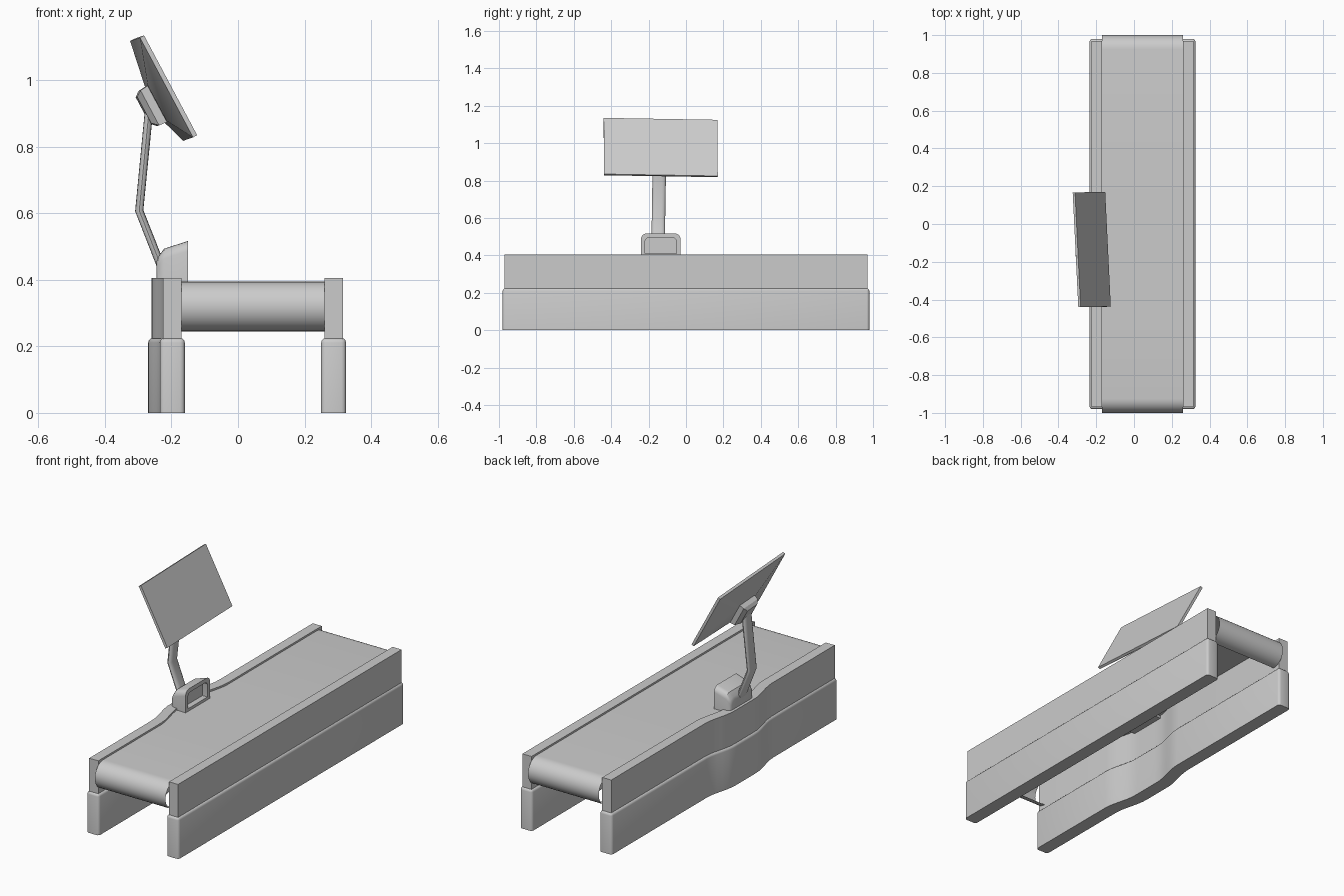
import bpy, bmesh
from math import radians, pi, sin, cos
from mathutils import Matrix, Vector

if "Cube" in bpy.data.objects:
    bpy.data.objects.remove(bpy.data.objects["Cube"])

MID = -0.135          # y centre of the control station


def finish(name, bm, angle=35, mat=None):
    bmesh.ops.recalc_face_normals(bm, faces=bm.faces)
    me = bpy.data.meshes.new(name)
    bm.to_mesh(me)
    bm.free()
    ob = bpy.data.objects.new(name, me)
    bpy.context.collection.objects.link(ob)
    if mat:
        ob.matrix_world = mat
    bpy.ops.object.select_all(action='DESELECT')
    bpy.context.view_layer.objects.active = ob
    ob.select_set(True)
    bpy.ops.object.shade_smooth_by_angle(angle=radians(angle))
    return ob


def loft(bm, rings, closed=True, caps=True):
    rows = [[bm.verts.new(p) for p in r] for r in rings]
    n = len(rows[0])
    for a, b in zip(rows, rows[1:]):
        for i in range(n if closed else n - 1):
            j = (i + 1) % n
            bm.faces.new((a[i], a[j], b[j], b[i]))
    if caps:
        bm.faces.new(rows[0])
        bm.faces.new(rows[-1])


def bulge(y):
    # sideways swell of the left side around the control station
    t = min(max((0.29 - abs(y - MID)) / 0.2, 0), 1)
    return -0.035 * t * t * (3 - 2 * t)


STATIONS = [MID + k * 0.29 / 8 for k in range(-8, 9)]


def side_panel(name, x0, x1, z0, z1, half, swell, bevel=0):
    ys = [-half] + (STATIONS if swell else []) + [half]
    bm = bmesh.new()
    rings = []
    for y in ys:
        d = bulge(y) if swell else 0
        rings.append([(x0 + d, y, z0), (x1 + d, y, z0), (x1 + d, y, z1), (x0 + d, y, z1)])
    loft(bm, rings)
    if bevel:
        bmesh.ops.recalc_face_normals(bm, faces=bm.faces)
        edges = [e for e in bm.edges if e.calc_face_angle(0) > 0.7
                 and max(v.co.z for v in e.verts) > z0 + 0.01]
        bmesh.ops.bevel(bm, geom=edges, offset=bevel, segments=3, profile=0.5, affect='EDGES')
    return finish(name, bm)


# rails and lower skirts
side_panel("right_rail", 0.26, 0.315, 0.215, 0.405, 0.97, False)
side_panel("left_rail", -0.225, -0.17, 0.215, 0.405, 0.97, True)
side_panel("right_skirt", 0.25, 0.325, 0, 0.225, 0.98, False, 0.014)
side_panel("left_skirt", -0.235, -0.16, 0, 0.225, 0.98, True, 0.014)

# belt: open sheet wrapped half round each end
R, ZC, YC = 0.075, 0.32, 0.925
path = [(-YC - R * sin(a), ZC - R * cos(a)) for a in [pi * k / 16 for k in range(17)]]
path += [(y, ZC + R) for y in STATIONS]
path += [(YC + R * sin(a), ZC + R * cos(a)) for a in [pi * k / 16 for k in range(17)]]
bm = bmesh.new()
loft(bm, [[(-0.17 + bulge(y), y, z), (0.26, y, z)] for y, z in path], False, False)
finish("belt", bm)

# pedestal: rounded hood with a recessed face towards the belt
def arch(x, ztop, half, r):
    pts = [(x, MID - half, 0.38), (x, MID + half, 0.38)]
    for s, start in ((1, 0), (-1, pi / 2)):
        for k in range(6):
            a = start + pi / 2 * k / 5
            pts.append((x, MID + s * (half - r) + r * cos(a), ztop - r + r * sin(a)))
    return pts


bm = bmesh.new()
inner = [(x, MID + (y - MID) * 0.79, 0.41 + (z - 0.38) * 0.62) for x, y, z in arch(-0.15, 0.517, 0.106, 0.03)]
loft(bm, [arch(-0.245, 0.455, 0.085, 0.03), arch(-0.24, 0.47, 0.095, 0.03),
          arch(-0.222, 0.494, 0.103, 0.03), arch(-0.15, 0.517, 0.106, 0.03),
          inner, [(x - 0.03, y, z) for x, y, z in inner]])
finish("control_pedestal", bm)

# bent flat arm with rounded edges
def arm_ring(x, z, ang, y, w=0.036, t=0.0125):
    ring = []
    for k in range(16):
        a = 2 * pi * k / 16
        u = t * max(-1, min(1, 1.3 * cos(a)))
        v = w * sin(a)
        ring.append((x + u * cos(ang), y + v, z + u * sin(ang)))
    return ring


bm = bmesh.new()
loft(bm, [arm_ring(-0.225, 0.425, 0.38, -0.148), arm_ring(-0.297, 0.608, 0.14, -0.147),
          arm_ring(-0.268, 0.905, -0.09, -0.142)])
finish("screen_arm", bm, 40)

# tilted screen: local x is the facing direction
frame = (Matrix.Translation((-0.2175, MID, 0.98)) @ Matrix.Rotation(radians(3.3), 4, 'Z')
         @ Matrix.Rotation(radians(-28), 4, 'Y') @ Matrix.Rotation(radians(-1.1), 4, 'X'))


def rect(x, hy, z0, z1):
    return [(x, -hy, z0), (x, hy, z0), (x, hy, z1), (x, -hy, z1)]


bm = bmesh.new()
loft(bm, [rect(0, 0.304, -0.17, 0.17), rect(-0.014, 0.304, -0.17, 0.17),
          rect(-0.05, 0.09, -0.09, 0.03)])
finish("screen", bm, 25, frame)

# mount block behind the screen
bm = bmesh.new()
loft(bm, [rect(-0.045, 0.07, -0.095, 0.03), rect(-0.075, 0.065, -0.092, 0.027),
          rect(-0.092, 0.045, -0.075, 0.015)])
finish("screen_mount", bm, 25, frame)
